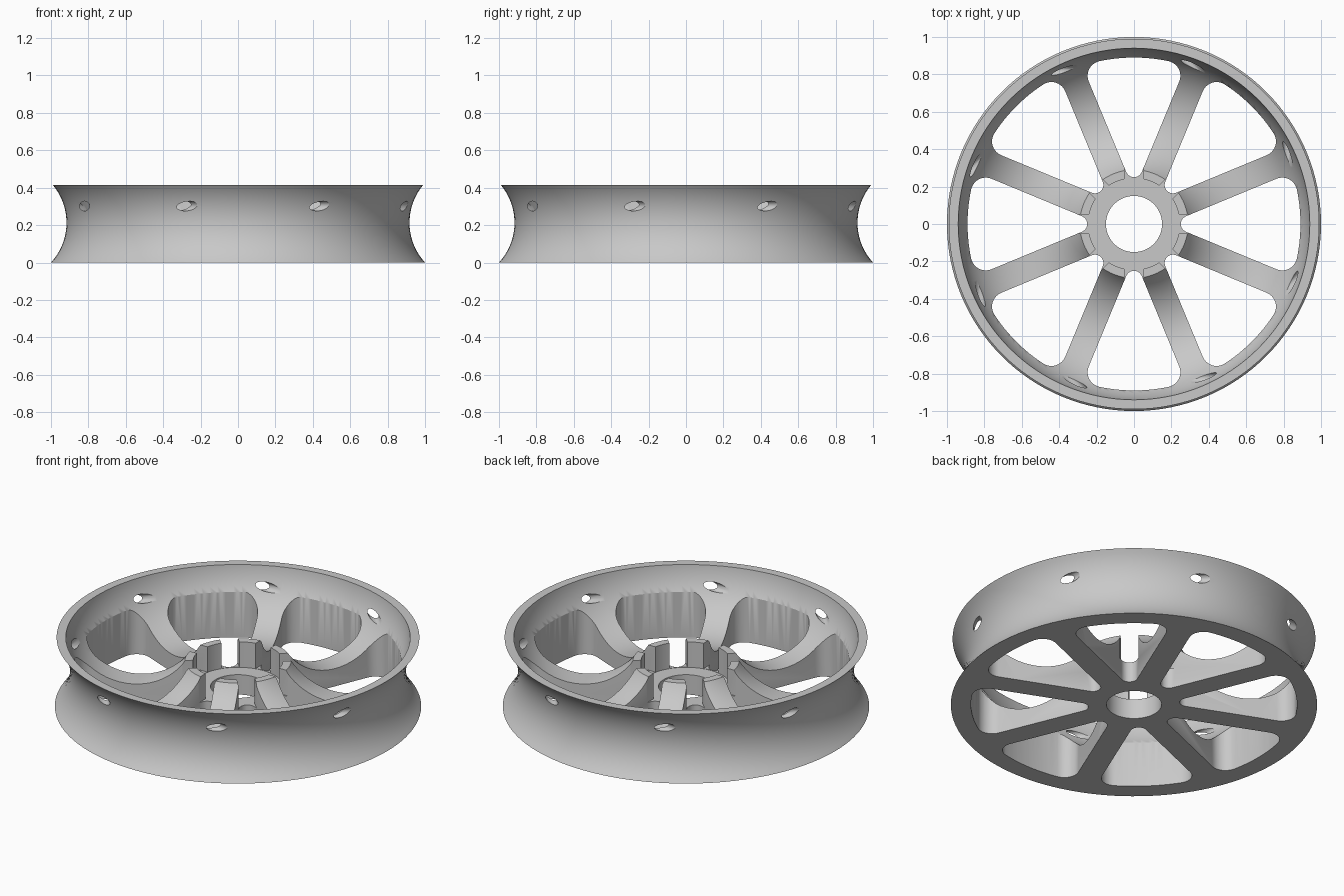
import bpy, bmesh
from math import sin, cos, pi, radians, sqrt, asin
from mathutils import Matrix, Vector

if "Cube" in bpy.data.objects:
    bpy.data.objects.remove(bpy.data.objects["Cube"])

HEIGHT = 0.415
SPOKES = 8
HALF = pi / SPOKES            # half the angle between two spokes

grey = bpy.data.materials.new("light_grey")
grey.use_nodes = True
grey.diffuse_color = (0.58, 0.58, 0.58, 1)
grey.node_tree.nodes["Principled BSDF"].inputs["Base Color"].default_value = grey.diffuse_color


def to_object(bm, name):
    bmesh.ops.recalc_face_normals(bm, faces=bm.faces)
    mesh = bpy.data.meshes.new(name)
    bm.to_mesh(mesh)
    bm.free()
    obj = bpy.data.objects.new(name, mesh)
    bpy.context.collection.objects.link(obj)
    mesh.materials.append(grey)
    return obj


def arc(cx, cy, r, a0, a1, n):
    return [(cx + r * cos(a0 + (a1 - a0) * i / n), cy + r * sin(a0 + (a1 - a0) * i / n))
            for i in range(n + 1)]


def prism(bm, points, z0, z1, turn):
    """Upright prism over a flat outline, turned about the wheel axis."""
    face = bm.faces.new([bm.verts.new((x, y, z0)) for x, y in points])
    top = bmesh.ops.extrude_face_region(bm, geom=[face])["geom"]
    moved = [v for v in top if isinstance(v, bmesh.types.BMVert)]
    bmesh.ops.translate(bm, verts=moved, vec=(0, 0, z1 - z0))
    allv = list({v for v in face.verts} | set(moved))
    bmesh.ops.rotate(bm, verts=allv, cent=(0, 0, 0), matrix=Matrix.Rotation(turn, 3, 'Z'))


# Wheel body: concave tread outside, round trough inside, hub ring in the middle
def tread_radius(z):
    return 1.232 - sqrt(0.315 ** 2 - (z - 0.213) ** 2)


def trough_height(r):
    return 0.46 - sqrt(0.353 ** 2 - (r - 0.59) ** 2)


profile = [(0.15, 0.0)]
profile += [(tread_radius(HEIGHT * i / 20), HEIGHT * i / 20) for i in range(21)]
profile += [(0.94, HEIGHT)]
profile += [(r, trough_height(r)) for r in
            [0.615 + 0.325 * cos(pi * i / 28) for i in range(1, 29)]]
profile += [(0.245, trough_height(0.29)), (0.245, 0.12), (0.15, 0.12)]

bm = bmesh.new()
ring = [bm.verts.new((r, 0, z)) for r, z in profile]
edges = [bm.edges.new((a, b)) for a, b in zip(ring, ring[1:] + ring[:1])]
bmesh.ops.spin(bm, geom=ring + edges, cent=(0, 0, 0), axis=(0, 0, 1),
               angle=2 * pi, steps=128)
bmesh.ops.remove_doubles(bm, verts=bm.verts, dist=0.0001)
wheel = to_object(bm, "wheel")

# Windows between the spokes, with rounded corners
SPOKE_HALF, INNER_R, CORNER_R, OUTER = 0.068, 0.045, 0.08, 0.89
corner_dist = OUTER - CORNER_R
a = HALF - asin((SPOKE_HALF + CORNER_R) / corner_dist)
cx, cy = corner_dist * cos(a), corner_dist * sin(a)
side = pi / 2 + HALF
outline = arc((SPOKE_HALF + INNER_R) / sin(HALF), 0, INNER_R, side, 2 * pi - side, 12)
outline += arc(cx, -cy, CORNER_R, -side, -a, 10)
outline += arc(0, 0, OUTER, -a, a, 12)[1:-1]
outline += arc(cx, cy, CORNER_R, a, side, 10)
windows = bmesh.new()
slots = bmesh.new()
holes = bmesh.new()
for k in range(SPOKES):
    turn = 2 * HALF * k
    prism(windows, outline, -0.1, 0.6, turn)

    # Slots that split the hub ring into posts
    prism(slots, [(0.2, -0.05), (0.31, -0.05), (0.31, 0.05), (0.2, 0.05)], 0.122, 0.5, turn)

    # Slanted round holes through the rim, one beside each spoke
    angle = turn + HALF + radians(5.6)
    heading = angle + radians(242)
    start = Vector((0.93 * cos(angle), 0.93 * sin(angle), 0.302))
    middle = start + 0.05 * Vector((cos(heading), sin(heading), 0))
    bmesh.ops.create_cone(holes, cap_ends=True, segments=24, radius1=0.026, radius2=0.026,
                          depth=0.32, matrix=Matrix.Translation(middle)
                          @ Matrix.Rotation(heading, 4, 'Z') @ Matrix.Rotation(pi / 2, 4, 'Y'))

# Cut everything out of the body
bpy.context.view_layer.objects.active = wheel
wheel.select_set(True)
for bm, name in ((windows, "window_cutter"), (slots, "slot_cutter"), (holes, "hole_cutter")):
    cutter = to_object(bm, name)
    cutter.hide_render = True
    mod = wheel.modifiers.new(name, 'BOOLEAN')
    mod.operation = 'DIFFERENCE'
    mod.solver = 'EXACT'
    mod.object = cutter
    bpy.ops.object.modifier_apply(modifier=name)
    bpy.data.objects.remove(cutter)

bpy.ops.object.shade_smooth_by_angle(angle=radians(30))
